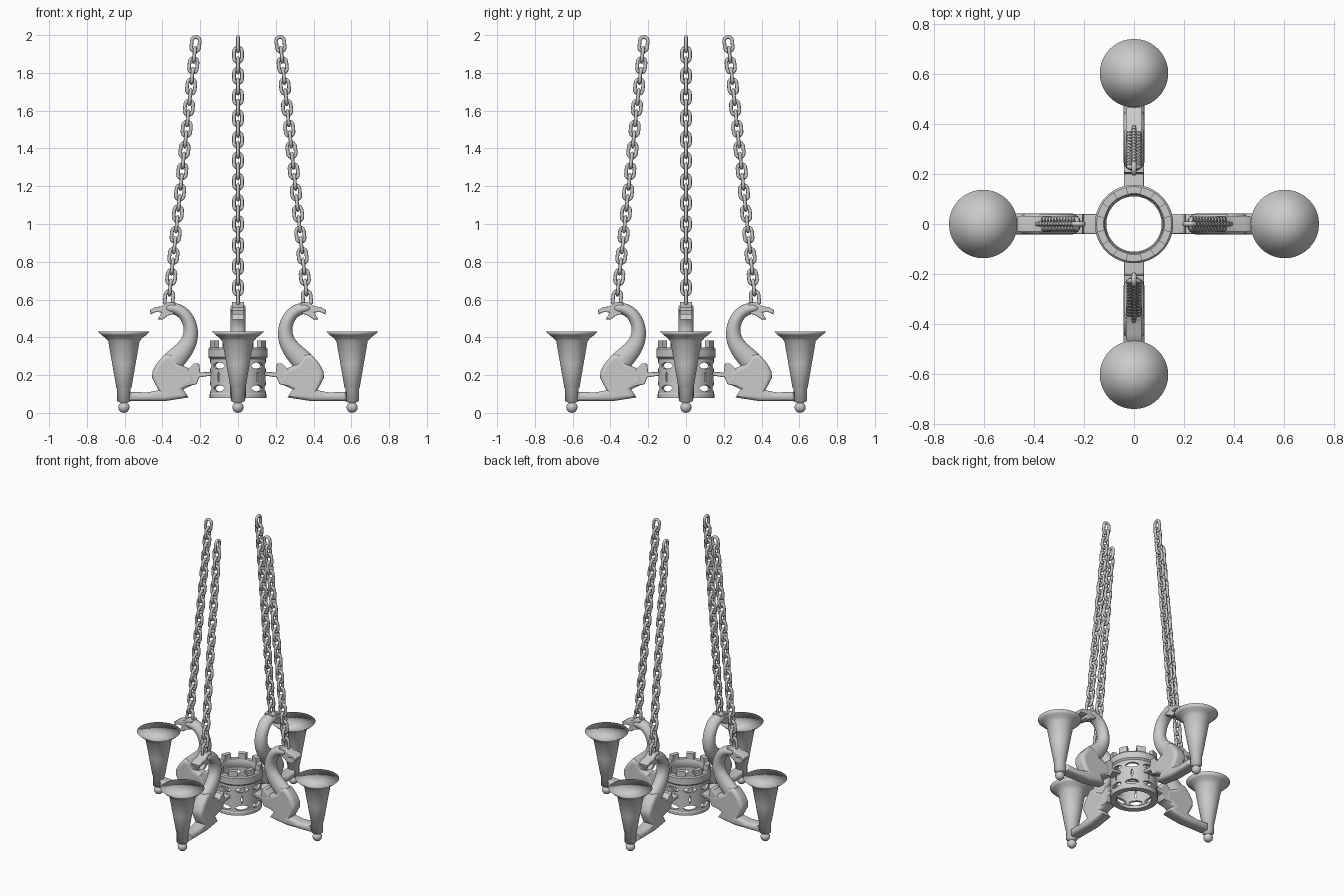
import bpy, bmesh, math
from mathutils import Matrix, Vector

if "Cube" in bpy.data.objects:
    bpy.data.objects.remove(bpy.data.objects["Cube"])

SIDES = ("right", "back", "left", "front")


def add(name, mesh, smooth=None):
    ob = bpy.data.objects.new(name, mesh)
    bpy.context.collection.objects.link(ob)
    if smooth is not None:
        bpy.ops.object.select_all(action='DESELECT')
        ob.select_set(True)
        bpy.context.view_layer.objects.active = ob
        bpy.ops.object.shade_smooth_by_angle(angle=math.radians(smooth))
    return ob


def finish(bm, name):
    bmesh.ops.remove_doubles(bm, verts=bm.verts, dist=1e-6)
    bmesh.ops.recalc_face_normals(bm, faces=bm.faces)
    me = bpy.data.meshes.new(name)
    bm.to_mesh(me)
    bm.free()
    return me


def baked(ob):
    """Mesh of an object with its modifiers or curve settings applied."""
    bpy.context.view_layer.update()
    dg = bpy.context.evaluated_depsgraph_get()
    me = bpy.data.meshes.new_from_object(ob.evaluated_get(dg))
    bpy.data.objects.remove(ob)
    return me


def four(name, mesh, smooth=40):
    for k, side in enumerate(SIDES):
        ob = add(f"{name}_{side}", mesh, smooth if k == 0 else None)
        ob.rotation_euler.z = k * math.pi / 2


def bridge(bm, rings, loop=False):
    n = len(rings[0])
    pairs = list(zip(rings, rings[1:])) + ([(rings[-1], rings[0])] if loop else [])
    for a, b in pairs:
        for i in range(n):
            j = (i + 1) % n
            bm.faces.new((a[i], a[j], b[j], b[i]))


def lathe(name, profile, n=40, closed=False, at=0.0):
    bm = bmesh.new()
    rings = [[bm.verts.new((at + r * math.cos(math.tau * i / n), r * math.sin(math.tau * i / n), z))
              for i in range(n)] for r, z in profile]
    bridge(bm, rings, closed)
    bmesh.ops.dissolve_degenerate(bm, dist=1e-6, edges=bm.edges)
    return finish(bm, name)


def plate(name, pts, half, bevel):
    """Rounded slab from an outline in the radius/height plane."""
    cu = bpy.data.curves.new(name, 'CURVE')
    cu.dimensions, cu.fill_mode = '2D', 'BOTH'
    cu.extrude, cu.bevel_depth, cu.offset, cu.bevel_resolution = half - bevel, bevel, -bevel, 3
    sp = cu.splines.new('POLY')
    sp.points.add(len(pts) - 1)
    for p, (x, y) in zip(sp.points, pts):
        p.co = (x, y, 0, 1)
    sp.use_cyclic_u = True
    me = baked(add(name, cu))
    me.transform(Matrix.Rotation(math.pi / 2, 4, 'X'))
    return me


# Swan body with the arm that carries the cup
four("swan_body", plate("swan_body", [
    (.235, .225), (.309, .257), (.35, .31), (.39, .308), (.43, .262), (.453, .22), (.455, .185),
    (.42, .12), (.48, .108), (.575, .112), (.575, .062), (.39, .062), (.262, .082),
    (.29, .125), (.225, .155)], .042, .022))

# Hooked tail that meets the ring
four("swan_tail", plate("swan_tail", [
    (.14, .218), (.2, .214), (.206, .262), (.235, .262), (.275, .22), (.275, .14),
    (.22, .152), (.205, .188), (.14, .198)], .04, .006))

# Head with open beak
four("swan_head", plate("swan_head", [
    (.33, .583), (.37, .588), (.405, .564), (.44, .56), (.467, .543), (.462, .522), (.435, .534),
    (.405, .532), (.415, .512), (.425, .495), (.398, .495), (.372, .515), (.34, .525)], .033, .006))

# Curved neck: oval sections along a path of (radius, height, half thickness)
path = [(.39, .555, .022), (.345, .556, .031), (.293, .538, .034), (.253, .48, .036),
        (.245, .405, .041), (.28, .336, .049), (.34, .28, .057), (.385, .22, .062)]
bm = bmesh.new()
rings = []
for i, (r, z, h) in enumerate(path):
    a, b = path[max(i - 1, 0)], path[min(i + 1, len(path) - 1)]
    t = Vector((b[0] - a[0], 0, b[1] - a[1])).normalized()
    nrm = Vector((-t.z, 0, t.x))
    ring = []
    for k in range(16):
        ang = math.tau * k / 16
        ring.append(bm.verts.new(Vector((r, 0, z)) + nrm * h * 1.03 * math.cos(ang)
                                 + Vector((0, .042 * math.sin(ang), 0))))
    rings.append(ring)
bridge(bm, rings)
bm.faces.new(rings[0])
bm.faces.new(rings[-1])
neck = add("swan_neck", finish(bm, "swan_neck"))
neck.modifiers.new("smooth", 'SUBSURF').levels = 2
four("swan_neck", baked(neck), 60)

# Trumpet cup with ball finial
four("cup", lathe("cup", [
    (0, .43), (.137, .43), (.118, .412), (.098, .397), (.083, .38), (.062, .26), (.04, .132),
    (.036, .128), (.036, .062), (.018, .054), (.017, .05), (.026, .044), (.03, .032),
    (.027, .016), (.016, .004), (0, 0)], 40, at=.604), 180)

# Chains: interlocked oval links, alternately turned
LINKS, WIRE, BEND, STRAIGHT = 25, .0095, .021, .0175
bottom, top = Vector((.365, 0, .607)), Vector((.225, 0, 1.952))
tilt = (top - bottom).to_track_quat('Z', 'Y').to_matrix().to_4x4()
bm = bmesh.new()
for i in range(LINKS):
    # Even links lie in the radial plane, odd links across it
    spin = Matrix.Rotation(math.pi / 2 * (i % 2), 4, 'Z')
    lean = Matrix.Rotation(math.atan2(top.x - bottom.x, top.z - bottom.z), 4, 'Y')
    mat = Matrix.Translation(bottom.lerp(top, i / (LINKS - 1))) @ lean @ spin
    rings = []
    for half in (0, 1):
        for s in range(9):
            a = math.pi * (half + s / 8)
            out = Vector((math.cos(a), 0, math.sin(a)))
            c = out * BEND + Vector((0, 0, STRAIGHT if half == 0 else -STRAIGHT))
            rings.append([bm.verts.new(mat @ (c + out * WIRE * math.cos(q) + Vector((0, WIRE * math.sin(q), 0))))
                          for q in (math.tau * k / 8 for k in range(8))])
    bridge(bm, rings, True)
four("chain", finish(bm, "chain"), 60)

# Central ring: pierced wall
wall = add("ring_wall", lathe("ring_wall", [(.147, .085), (.147, .3), (.13, .3), (.13, .085)], 48, True))
bm = bmesh.new()
for k in range(8):
    turn = Matrix.Rotation(math.tau * k / 8, 4, 'Z')
    # Lower lens, upright slit and upper lens in each bay
    for z, w, h in ((.13, .043, .017), (.19, .006, .028), (.25, .043, .017)):
        rings = []
        for r in (.1, .18):
            rings.append([bm.verts.new(turn @ Vector((r, w * math.cos(a), z + h * math.sin(a) * abs(math.sin(a)) ** .3)))
                          for a in (math.tau * j / 16 for j in range(16))])
        bridge(bm, rings)
        bm.faces.new(rings[0])
        bm.faces.new(rings[1])
cutter = add("ring_cutter", finish(bm, "ring_cutter"))
cutter.hide_render = True
mod = wall.modifiers.new("pierce", 'BOOLEAN')
mod.operation, mod.object, mod.solver = 'DIFFERENCE', cutter, 'EXACT'
mesh = baked(wall)
bpy.data.objects.remove(cutter)
add("ring_wall", mesh, 30)

# Ring bands
add("ring_base", lathe("ring_base", [(.15, .08), (.15, .1), (.147, .105), (.115, .105), (.111, .1), (.111, .08)],
                       48, True), 30)
add("ring_rim", lathe("ring_rim", [(.147, .285), (.157, .295), (.157, .338), (.15, .346), (.122, .346), (.117, .335),
                                   (.117, .3), (.125, .285)], 48, True), 30)

# Battlements on the rim
bm = bmesh.new()
for k in range(8):
    mid = math.tau * (k + .5) / 8
    rings = []
    for s in range(5):
        a = mid + .19 * (s / 2 - 1)
        rings.append([bm.verts.new((r * math.cos(a), r * math.sin(a), z))
                      for r, z in ((.12, .34), (.15, .34), (.15, .384), (.12, .384))])
    bridge(bm, rings)
    bm.faces.new(rings[0])
    bm.faces.new(rings[-1])
add("ring_battlements", finish(bm, "ring_battlements"), 30)
